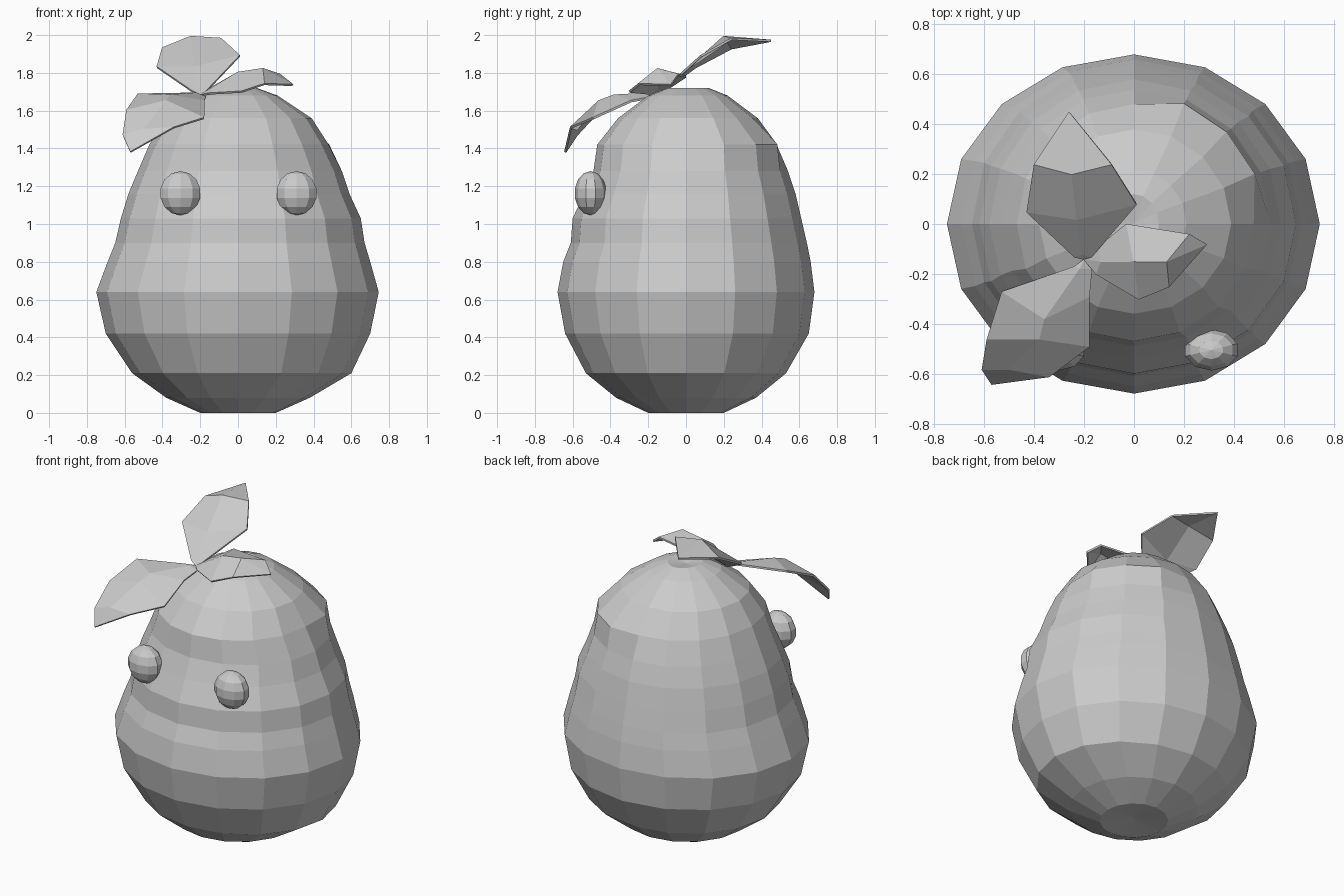
import bpy, bmesh, math
from mathutils import Vector

cube = bpy.data.objects.get("Cube")
if cube:
    bpy.data.objects.remove(cube, do_unlink=True)

grey = bpy.data.materials.new("plain grey")
grey.use_nodes = True
colour = (0.6, 0.6, 0.6, 1)
grey.diffuse_color = colour
grey.node_tree.nodes["Principled BSDF"].inputs["Base Color"].default_value = colour


def finish(bm, name):
    """Turn a bmesh into a flat-shaded grey object."""
    bmesh.ops.recalc_face_normals(bm, faces=bm.faces)
    mesh = bpy.data.meshes.new(name)
    bm.to_mesh(mesh)
    bm.free()
    mesh.materials.append(grey)
    obj = bpy.data.objects.new(name, mesh)
    bpy.context.collection.objects.link(obj)
    return obj


# Pear body: rings of height, left, right, front and back radius
RINGS = [
    (0, .2, .2, .2, .2), (.08, .38, .38, .37, .37), (.21, .6, .56, .53, .53),
    (.42, .7, .7, .64, .65), (.64, .745, .75, .68, .68), (.8, .7, .69, .65, .66),
    (.9, .67, .65, .61, .64), (1.03, .65, .62, .6, .61), (1.16, .59, .58, .54, .58),
    (1.28, .55, .53, .49, .54), (1.42, .48, .47, .47, .48), (1.56, .39, .38, .36, .38),
    (1.68, .21, .21, .2, .22), (1.72, .1, .1, .1, .12),
]
SIDES = 16


def build_body():
    bm = bmesh.new()
    loops = []
    for z, left, right, front, back in RINGS:
        loop = []
        for i in range(SIDES):
            a = math.tau * i / SIDES
            c, s = math.cos(a), math.sin(a)
            # shoulder ridge towards the back left
            swell = 1.09 if 1.4 < z < 1.5 and i in (1, 2, 3) else 1
            x = c * (left if c > 0 else right) * swell
            y = s * (back if s > 0 else front) * swell
            loop.append(bm.verts.new((x, y, z)))
        loops.append(loop)
    for low, high in zip(loops, loops[1:]):
        for i in range(SIDES):
            j = (i + 1) % SIDES
            bm.faces.new((low[i], low[j], high[j], high[i]))
    # dimpled caps
    for loop, z in ((loops[0], .02), (loops[-1], 1.7)):
        centre = bm.verts.new((0, 0, z))
        for i in range(SIDES):
            bm.faces.new((loop[i], loop[(i + 1) % SIDES], centre))
    return finish(bm, "pear_body")


build_body()

# Eyes
for side, x in (("left", .31), ("right", -.305)):
    bm = bmesh.new()
    bmesh.ops.create_uvsphere(bm, u_segments=10, v_segments=7, radius=1)
    bmesh.ops.scale(bm, vec=(.113, .085, .117), verts=bm.verts)
    bmesh.ops.translate(bm, vec=(x, -.505, 1.163), verts=bm.verts)
    finish(bm, side + "_eye")


def leaf(name, base, rows, tip):
    """Thin folded blade: rows of (edge, midrib, edge) between base and tip."""
    bm = bmesh.new()
    grid = [[bm.verts.new(p) for p in row] for row in rows]
    ends = [bm.verts.new(base), bm.verts.new(tip)]
    for k in (0, 1):
        bm.faces.new((ends[0], grid[0][k], grid[0][k + 1]))
        bm.faces.new((ends[1], grid[-1][k + 1], grid[-1][k]))
        for a, b in zip(grid, grid[1:]):
            bm.faces.new((a[k], b[k], b[k + 1], a[k + 1]))
    obj = finish(bm, name)
    solid = obj.modifiers.new("thickness", "SOLIDIFY")
    solid.thickness = .012
    solid.offset = 0


ROOT = Vector((-.2, -.14, 1.68))

leaf("upright_leaf", ROOT, [
    ((-.24, -.13, 1.7), (-.21, -.12, 1.7), (-.17, -.13, 1.7)),
    ((-.43, .05, 1.83), (-.23, .02, 1.83), (.01, .08, 1.89)),
    ((-.4, .24, 1.93), (-.25, .2, 1.99), (-.09, .24, 1.98)),
], (-.26, .45, 1.97))

leaf("drooping_leaf", ROOT, [
    ((-.24, -.17, 1.69), (-.22, -.18, 1.69), (-.17, -.18, 1.67)),
    ((-.53, -.27, 1.685), (-.36, -.38, 1.68), (-.18, -.29, 1.65)),
    ((-.59, -.46, 1.6), (-.38, -.46, 1.65), (-.18, -.49, 1.56)),
    ((-.61, -.58, 1.47), (-.5, -.58, 1.5), (-.34, -.61, 1.51)),
], (-.57, -.64, 1.38))

leaf("side_leaf", ROOT, [
    ((-.14, -.09, 1.72), (-.13, -.15, 1.72), (-.15, -.2, 1.69)),
    ((-.03, 0, 1.78), (0, -.15, 1.8), (.02, -.3, 1.7)),
    ((.22, -.04, 1.79), (.13, -.15, 1.82), (.14, -.25, 1.74)),
], (.29, -.08, 1.735))
